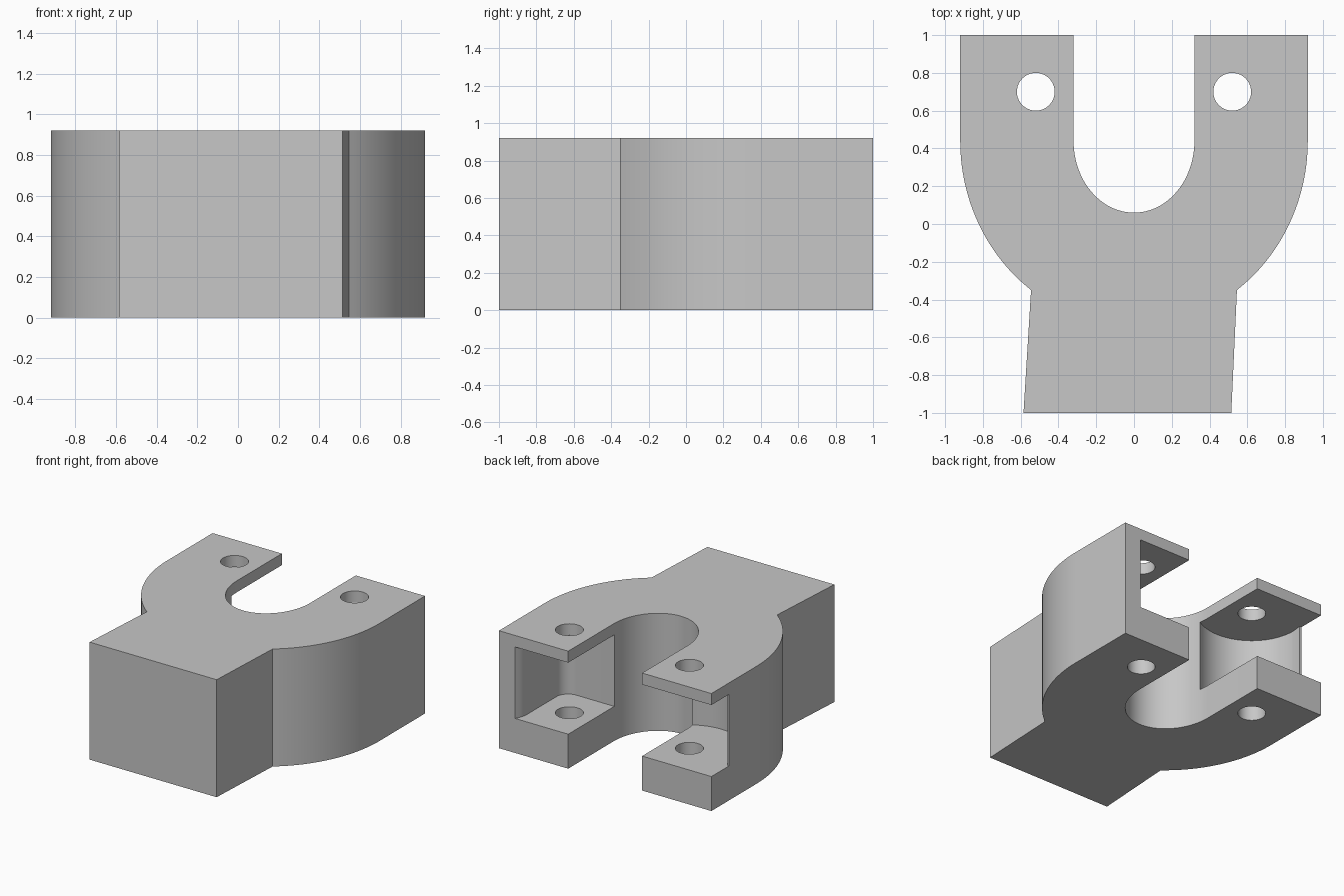
import bpy
import bmesh
from math import cos, sin, pi, radians, acos

if "Cube" in bpy.data.objects:
    bpy.data.objects.remove(bpy.data.objects["Cube"], do_unlink=True)

HEIGHT = 0.92
POCKET_LOW, POCKET_HIGH = 0.27, 0.83
HOLE_X, HOLE_Y = 0.52, 0.70

grey = bpy.data.materials.new("plain grey")
grey.use_nodes = True
grey.diffuse_color = (0.57, 0.57, 0.57, 1)
grey.node_tree.nodes["Principled BSDF"].inputs["Base Color"].default_value = grey.diffuse_color


def arc(cx, cy, rx, ry, start, end, steps):
    """Points along an elliptical arc, angles in radians."""
    angles = [start + (end - start) * i / steps for i in range(steps + 1)]
    return [(cx + rx * cos(a), cy + ry * sin(a)) for a in angles]


def prism(name, outline, low, high):
    """Extrude a closed xy outline from low to high."""
    bm = bmesh.new()
    face = bm.faces.new([bm.verts.new((x, y, low)) for x, y in outline])
    top = bmesh.ops.extrude_face_region(bm, geom=[face])
    verts = [v for v in top["geom"] if isinstance(v, bmesh.types.BMVert)]
    bmesh.ops.translate(bm, verts=verts, vec=(0, 0, high - low))
    bmesh.ops.recalc_face_normals(bm, faces=bm.faces)
    mesh = bpy.data.meshes.new(name)
    bm.to_mesh(mesh)
    bm.free()
    mesh.materials.append(grey)
    obj = bpy.data.objects.new(name, mesh)
    bpy.context.collection.objects.link(obj)
    return obj


def cut(body, cutter):
    """Subtract the cutter and remove it."""
    cutter.hide_render = True
    bpy.context.view_layer.objects.active = body
    mod = body.modifiers.new("cut", "BOOLEAN")
    mod.operation = "DIFFERENCE"
    mod.solver = "EXACT"
    mod.object = cutter
    bpy.ops.object.modifier_apply(modifier=mod.name)
    bpy.data.objects.remove(cutter, do_unlink=True)


# Forked body: slanted shank, rounded shoulders, two straight arms and a U slot
turn = acos(0.545 / 0.92)
left_shoulder = arc(0, 0.44, 0.92, 0.98, -turn, 0, 28)
right_shoulder = arc(0, 0.44, 0.92, 0.98, pi, pi + turn, 28)
slot = arc(0, 0.44, 0.32, 0.38, 0, -pi, 48)
outline = ([(-0.585, -1), (0.515, -1)] + left_shoulder
           + [(0.92, 1), (0.32, 1)] + slot
           + [(-0.32, 1), (-0.92, 1)] + right_shoulder)
body = prism("forked_body", outline, 0, HEIGHT)

# Left arm pocket: straight outer wall, rounded inner corner, flared mouth
left_pocket = ([(0.1, 1.1), (0.1, 0.43)]
               + arc(0.65, 0.53, 0.1, 0.1, -pi / 2, 0, 10)
               + [(0.75, 0.90), (0.755, 0.94), (0.765, 0.97), (0.78, 1.0), (0.78, 1.1)])
cut(body, prism("left_pocket_cutter", left_pocket, POCKET_LOW, POCKET_HIGH))

# Right arm pocket: round clearance about the pin hole, open to the outside at the end
radius = 0.392
rise = 0.08
side = (radius ** 2 - rise ** 2) ** 0.5
right_pocket = ([(-1.1, 1.1), (-1.1, HOLE_Y + rise), (-HOLE_X - side, HOLE_Y + rise)]
                + arc(-HOLE_X, HOLE_Y, radius, radius, pi, 2 * pi, 48)
                + [(-HOLE_X + radius, 1.1)])
cut(body, prism("right_pocket_cutter", right_pocket, POCKET_LOW, POCKET_HIGH))

# Pin holes through both plates of each arm
for sign in (-1, 1):
    ring = arc(sign * HOLE_X, HOLE_Y, 0.1, 0.1, 0, 2 * pi, 40)[:-1]
    cut(body, prism("pin_hole_cutter", ring, -0.1, HEIGHT + 0.1))

bpy.ops.object.select_all(action="DESELECT")
body.select_set(True)
bpy.context.view_layer.objects.active = body
bpy.ops.object.shade_smooth_by_angle(angle=radians(30))
